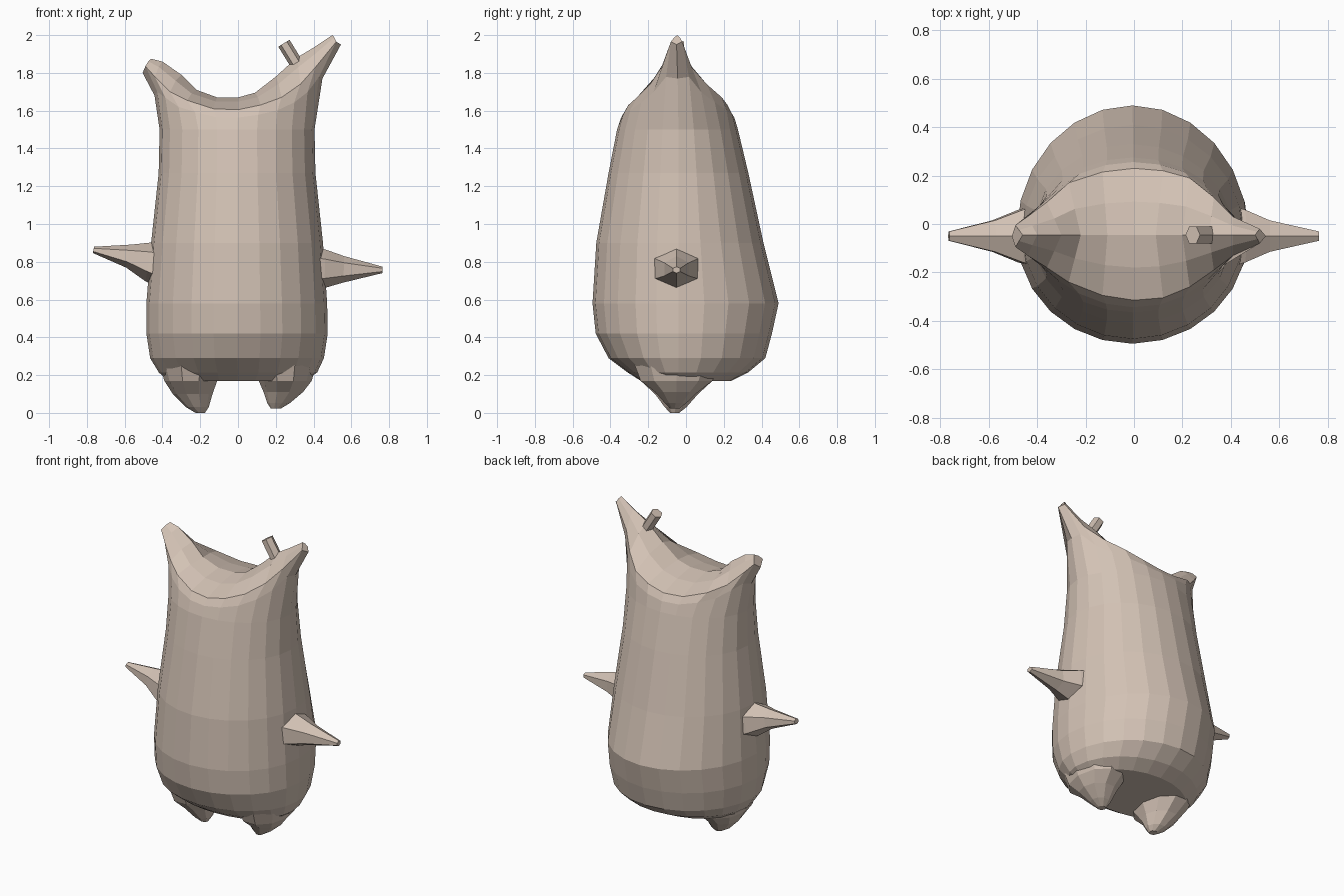
import bpy, bmesh, math
from mathutils import Vector

if "Cube" in bpy.data.objects:
    bpy.data.objects.remove(bpy.data.objects["Cube"])

mat = bpy.data.materials.new("tan")
mat.diffuse_color = (0.65, 0.54, 0.46, 1)
mat.use_nodes = True
mat.node_tree.nodes["Principled BSDF"].inputs["Base Color"].default_value = mat.diffuse_color


def finish(name, bm):
    bmesh.ops.remove_doubles(bm, verts=bm.verts, dist=0.0005)
    bmesh.ops.recalc_face_normals(bm, faces=bm.faces)
    me = bpy.data.meshes.new(name)
    bm.to_mesh(me)
    bm.free()
    me.materials.append(mat)
    ob = bpy.data.objects.new(name, me)
    bpy.context.collection.objects.link(ob)
    return ob


def bridge(bm, a, b):
    n = len(a)
    for i in range(n):
        bm.faces.new((a[i], a[(i + 1) % n], b[(i + 1) % n], b[i]))


def tube(name, rings, sides, axis):
    """Loft of (centre, radius_u, radius_v) rings across an axis in the xz plane."""
    bm = bmesh.new()
    d = Vector(axis).normalized()
    v = Vector((0, 1, 0))
    u = v.cross(d)
    loops = []
    for c, ru, rv in rings:
        loops.append([bm.verts.new(Vector(c) + u * ru * math.cos(2 * math.pi * k / sides)
                                   + v * rv * math.sin(2 * math.pi * k / sides))
                      for k in range(sides)])
    for a, b in zip(loops, loops[1:]):
        bridge(bm, a, b)
    bm.faces.new(loops[0])
    bm.faces.new(loops[-1])
    return finish(name, bm)


# Body cross-sections: z, left x, right x, front y, back y
N = 12
CY = -0.04
sections = [
    (0.17, -0.37, 0.36, -0.24, 0.24),
    (0.215, -0.42, 0.42, -0.31, 0.33),
    (0.29, -0.465, 0.455, -0.41, 0.42),
    (0.42, -0.485, 0.475, -0.478, 0.455),
    (0.58, -0.485, 0.472, -0.495, 0.49),
    (0.90, -0.46, 0.45, -0.475, 0.41),
    (1.27, -0.42, 0.41, -0.41, 0.33),
    (1.50, -0.415, 0.405, -0.365, 0.275),
]
# Upper rim from left horn tip to right horn tip: x, front y, back y, z, ridge x, ridge z
rim = [
    (-0.505, -0.05, -0.05, 1.80, -0.505, 1.80),
    (-0.49, -0.095, -0.005, 1.835, -0.46, 1.875),
    (-0.44, -0.13, 0.03, 1.78, -0.40, 1.86),
    (-0.36, -0.18, 0.09, 1.70, -0.30, 1.79),
    (-0.27, -0.24, 0.17, 1.655, -0.22, 1.71),
    (-0.13, -0.295, 0.215, 1.61, -0.11, 1.67),
    (0.0, -0.315, 0.23, 1.605, 0.0, 1.67),
    (0.12, -0.305, 0.22, 1.63, 0.09, 1.695),
    (0.23, -0.26, 0.19, 1.67, 0.20, 1.78),
    (0.33, -0.19, 0.11, 1.74, 0.31, 1.88),
    (0.41, -0.13, 0.03, 1.83, 0.41, 1.94),
    (0.52, -0.08, -0.02, 1.965, 0.50, 2.0),
    (0.545, -0.05, -0.05, 1.95, 0.545, 1.95),
]


def section_ring(z, xl, xr, yf, yb):
    pts = []
    for k in range(2 * N):
        t = math.pi * k / N
        s = math.sin(t)
        x = (xl + xr) / 2 - (xr - xl) / 2 * math.cos(t)
        y = CY + s * ((CY - yb) if s < 0 else (yf - CY))
        pts.append(Vector((x, y, z)))
    return pts


rings = [section_ring(*s) for s in sections]
rim_ring = [Vector((r[0], r[1], r[3])) for r in rim]
rim_ring += [Vector((r[0], r[2], r[3])) for r in rim[-2:0:-1]]
neck = [Vector((a.x + (b.x - a.x) * 0.3, a.y + (b.y - a.y) * 0.42, a.z + (b.z - a.z) * 0.6))
        for a, b in zip(rings[-1], rim_ring)]
rings += [neck, rim_ring]

bm = bmesh.new()
loops = [[bm.verts.new(p) for p in ring] for ring in rings]
for a, b in zip(loops, loops[1:]):
    bridge(bm, a, b)
bm.faces.new(loops[0])

# Saddle-shaped top between the two horns
top = loops[-1]
rows = []
for i, r in enumerate(rim):
    front, back = top[i], top[(2 * N - i) % (2 * N)]
    if i in (0, N):
        rows.append([front])
        continue
    peak = Vector((r[4], -0.045, r[5]))
    mids = [bm.verts.new((e.co.lerp(peak, 0.5)) + Vector((0, 0, (peak.z - e.co.z) * 0.15)))
            for e in (front, back)]
    rows.append([front, mids[0], bm.verts.new(peak), mids[1], back])
for i in range(1, N - 1):
    a, b = rows[i], rows[i + 1]
    for k in range(4):
        bm.faces.new((a[k], a[k + 1], b[k + 1], b[k]))
bm.faces.new([rows[0][0]] + rows[1])
bm.faces.new([rows[N][0]] + rows[N - 1])
finish("body", bm)

# Arms
tube("left_arm", [((-0.42, -0.05, 0.785), 0.115, 0.14), ((-0.47, -0.05, 0.80), 0.105, 0.125),
                  ((-0.58, -0.05, 0.83), 0.062, 0.075), ((-0.765, -0.05, 0.863), 0.017, 0.022)],
     6, (-1, 0, 0.2))
tube("right_arm", [((0.42, -0.05, 0.765), 0.11, 0.14), ((0.46, -0.05, 0.763), 0.102, 0.125),
                   ((0.56, -0.05, 0.76), 0.07, 0.075), ((0.765, -0.05, 0.757), 0.017, 0.022)],
     6, (1, 0, -0.03))

# Legs
for name, s, lift in (("left_leg", -1, 0.0), ("right_leg", 1, 0.022)):
    tube(name, [((s * 0.25, -0.05, 0.27), 0.17, 0.24), ((s * 0.25, -0.05, 0.17), 0.14, 0.20),
                ((s * 0.24, -0.05, 0.10 + lift * 0.5), 0.105, 0.12),
                ((s * 0.215, -0.055, 0.03 + lift), 0.06, 0.06),
                ((s * 0.2, -0.06, lift), 0.025, 0.025)], 10, (0, 0, 1))

# Small stub on the taller horn
tube("horn_stub", [((0.315, -0.045, 1.84), 0.035, 0.04), ((0.243, -0.045, 1.957), 0.035, 0.04)],
     6, (-0.52, 0, 0.85))
